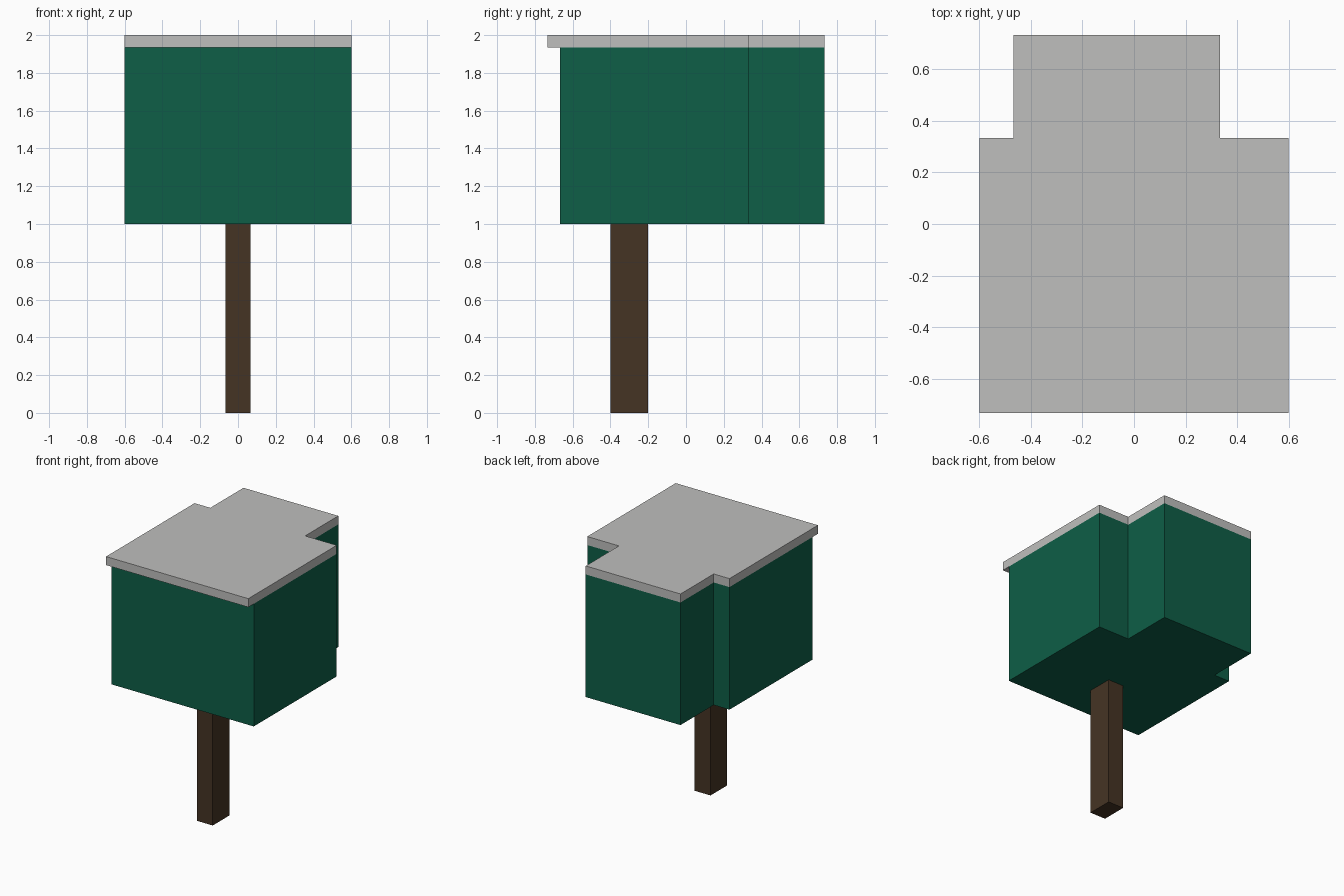
import bpy
import bmesh

cube = bpy.data.objects.get("Cube")
if cube:
    bpy.data.objects.remove(cube, do_unlink=True)


def make_material(name, color):
    mat = bpy.data.materials.new(name)
    mat.use_nodes = True
    mat.diffuse_color = (*color, 1)
    bsdf = next(n for n in mat.node_tree.nodes if n.type == 'BSDF_PRINCIPLED')
    bsdf.inputs["Base Color"].default_value = (*color, 1)
    bsdf.inputs["Roughness"].default_value = 0.9
    return mat


def extrude_outline(name, outline, z0, z1, mat):
    """Raise a counter-clockwise floor outline into a flat-sided solid."""
    bm = bmesh.new()
    base = bm.faces.new([bm.verts.new((x, y, z0)) for x, y in outline])
    top = bmesh.ops.extrude_face_region(bm, geom=[base], use_keep_orig=True)["geom"]
    for v in top:
        if isinstance(v, bmesh.types.BMVert):
            v.co.z = z1
    bmesh.ops.recalc_face_normals(bm, faces=bm.faces)
    mesh = bpy.data.meshes.new(name)
    bm.to_mesh(mesh)
    bm.free()
    mesh.materials.append(mat)
    obj = bpy.data.objects.new(name, mesh)
    bpy.context.collection.objects.link(obj)
    return obj


def stepped_outline(front):
    """Wide front block with a narrower, off-centre block behind it."""
    return [(-0.6, front), (0.6, front), (0.6, 0.333), (0.333, 0.333),
            (0.333, 0.733), (-0.467, 0.733), (-0.467, 0.333), (-0.6, 0.333)]


green = make_material("leaf green", (0.0044, 0.112, 0.063))
brown = make_material("bark brown", (0.060, 0.034, 0.0175))
grey = make_material("snow grey", (0.52, 0.52, 0.51))

# Trunk post, set toward the front
extrude_outline("trunk", [(-0.067, -0.4), (0.067, -0.4), (0.067, -0.2), (-0.067, -0.2)],
                0, 1.0, brown)

# Leaf block
extrude_outline("foliage", stepped_outline(-0.667), 1.0, 1.935, green)

# Cap slab, overhanging the front
extrude_outline("snow_cap", stepped_outline(-0.733), 1.935, 2.0, grey)
